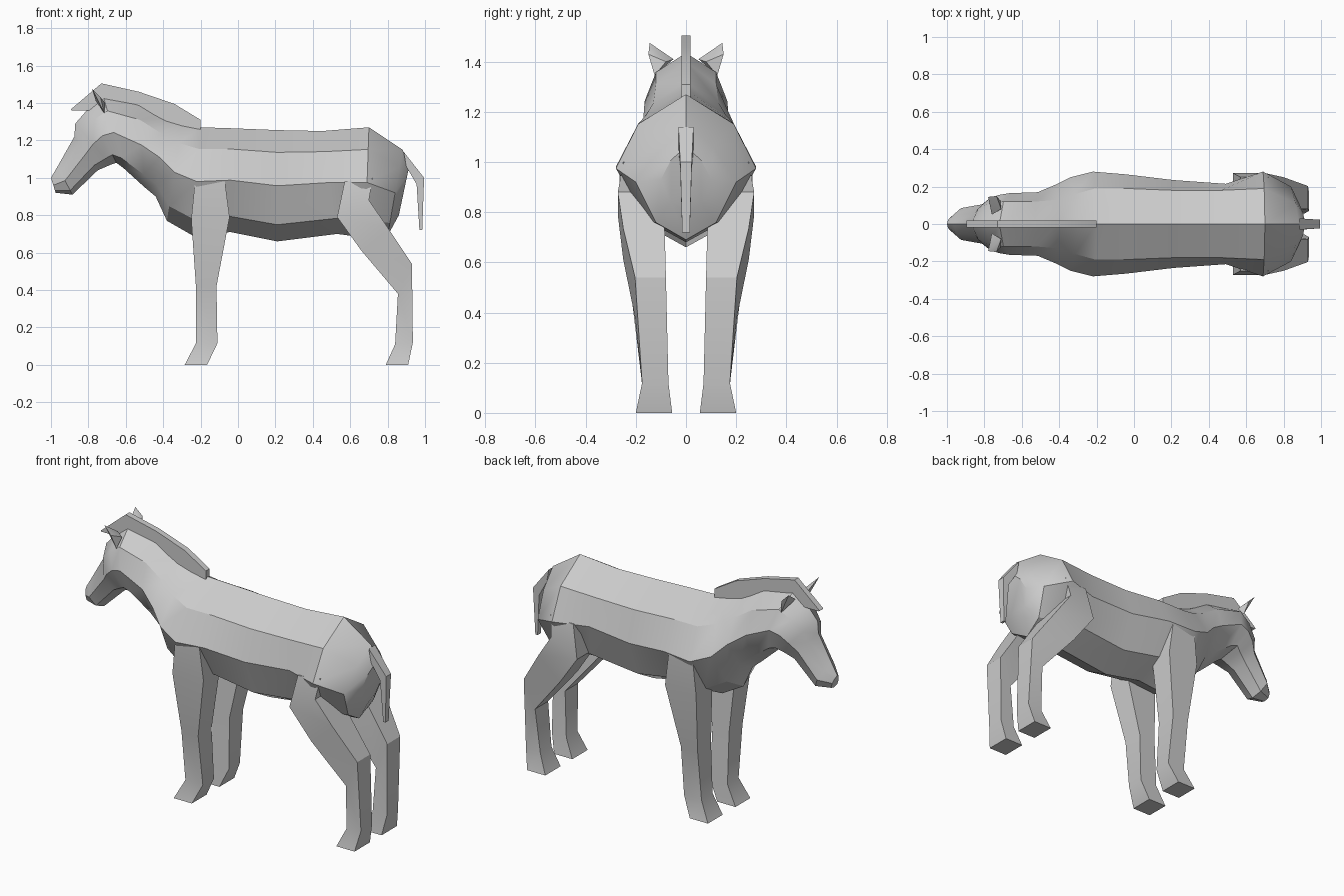
import bpy, bmesh, math

cube = bpy.data.objects.get("Cube")
if cube:
    bpy.data.objects.remove(cube, do_unlink=True)

grey = bpy.data.materials.new("plain_grey")
grey.use_nodes = True
colour = (0.6, 0.6, 0.6, 1)
grey.diffuse_color = colour
grey.node_tree.nodes["Principled BSDF"].inputs["Base Color"].default_value = colour


def finish(name, bm):
    """Turn a bmesh into a shaded, coloured object."""
    bmesh.ops.recalc_face_normals(bm, faces=bm.faces)
    mesh = bpy.data.meshes.new(name)
    bm.to_mesh(mesh)
    bm.free()
    mesh.materials.append(grey)
    obj = bpy.data.objects.new(name, mesh)
    bpy.context.collection.objects.link(obj)
    bpy.ops.object.select_all(action="DESELECT")
    obj.select_set(True)
    bpy.context.view_layer.objects.active = obj
    bpy.ops.object.shade_smooth_by_angle(angle=math.radians(30))
    return obj


def loft(name, rings):
    """Skin a row of closed rings and cap both ends."""
    bm = bmesh.new()
    loops = [[bm.verts.new(p) for p in ring] for ring in rings]
    for a, b in zip(loops, loops[1:]):
        n = len(a)
        for i in range(n):
            j = (i + 1) % n
            bm.faces.new((a[i], a[j], b[j], b[i]))
    bm.faces.new(loops[0])
    bm.faces.new(loops[-1])
    return finish(name, bm)


def section(top, bottom, widths):
    """Symmetric body ring slung between a top and a bottom point."""
    (tx, tz), (bx, bz) = top, bottom
    side = [(tx + (bx - tx) * f, w, tz + (bz - tz) * f)
            for f, w in zip((0.2, 0.5, 0.85), widths)]
    other = [(x, -y, z) for x, y, z in reversed(side)]
    return [(tx, 0, tz)] + side + [(bx, 0, bz)] + other


def box_ring(front, back, inner, outer, sign=1):
    """Four-cornered limb ring from two side-profile points."""
    (fx, fz), (bx, bz) = front, back
    return [(fx, sign * inner, fz), (fx, sign * outer, fz),
            (bx, sign * outer, bz), (bx, sign * inner, bz)]


# Head, neck and trunk in one skin, from muzzle to rump
body = [
    ((-1.0, 1.0), (-.975, .92), (.02, .03, .03)),
    ((-.965, 1.06), (-.885, .91), (.05, .085, .06)),
    ((-.875, 1.22), (-.75, 1.04), (.06, .105, .075)),
    ((-.87, 1.29), (-.68, 1.07), (.085, .135, .1)),
    ((-.80, 1.37), (-.65, 1.08), (.11, .155, .12)),
    ((-.72, 1.435), (-.61, 1.05), (.12, .165, .12)),
    ((-.53, 1.40), (-.5, .95), (.12, .17, .11)),
    ((-.40, 1.32), (-.44, .90), (.13, .21, .12)),
    ((-.30, 1.29), (-.38, .77), (.16, .25, .14)),
    ((-.20, 1.27), (-.24, .69), (.19, .28, .17)),
    ((-.04, 1.265), (-.04, .71), (.19, .265, .17)),
    ((.21, 1.255), (.21, .66), (.18, .235, .16)),
    ((.45, 1.25), (.53, .70), (.18, .215, .16)),
    ((.70, 1.27), (.68, .68), (.19, .28, .16)),
    ((.88, 1.15), (.80, .69), (.11, .2, .12)),
    ((.915, 1.06), (.86, .80), (.06, .1, .06)),
]
loft("body", [section(*ring) for ring in body])

# Legs: side-profile points front and back, then inner and outer reach
front_leg = [
    ((-.23, .98), (-.07, .98), .12, .265),
    ((-.25, .78), (-.045, .79), .11, .262),
    ((-.225, .42), (-.115, .42), .085, .212),
    ((-.225, .115), (-.11, .115), .07, .175),
    ((-.285, 0), (-.165, 0), .06, .2),
]
hind_leg = [
    ((.57, .98), (.72, 1.0), .1, .25),
    ((.53, .79), (.70, .88), .12, .272),
    ((.66, .61), (.80, .735), .085, .25),
    ((.855, .38), (.93, .54), .08, .203),
    ((.84, .11), (.935, .12), .07, .175),
    ((.79, 0), (.91, 0), .055, .2),
]
for label, sign in (("left", 1), ("right", -1)):
    for part, rings in (("front_leg", front_leg), ("hind_leg", hind_leg)):
        # The animal faces -x, so +y is its own right-hand side of the neck
        loft(f"{label}_{part}", [box_ring(*r, sign) for r in rings])

# Ears: cupped pyramids leaning forward and out
for label, sign in (("left", 1), ("right", -1)):
    bm = bmesh.new()
    points = [(-.76, .05, 1.41), (-.71, .08, 1.40), (-.715, .125, 1.345),
              (-.735, .15, 1.43), (-.78, .145, 1.475)]
    a, b, c, d, tip = [bm.verts.new((x, sign * y, z)) for x, y, z in points]
    for face in ((a, b, c), (a, b, tip), (b, d, tip), (b, c, d),
                 (a, c, tip), (c, d, tip)):
        bm.faces.new(face)
    finish(f"{label}_ear", bm)

# Mane: a thin upright crest along the neck with a forelock
mane = [
    ((-.895, 1.365), (-.89, 1.36)),
    ((-.73, 1.505), (-.76, 1.36)),
    ((-.53, 1.46), (-.53, 1.38)),
    ((-.34, 1.395), (-.36, 1.29)),
    ((-.20, 1.31), (-.20, 1.25)),
]
loft("mane", [box_ring(t, b, -.018, .018) for t, b in mane])

# Tail: a narrow strap bending down from the rump
tail = [
    ((.885, 1.14), (.90, 1.06), .03),
    ((.995, 1.0), (.955, .965), .023),
    ((.985, .72), (.97, .72), .015),
]
loft("tail", [box_ring(t, b, -w, w) for t, b, w in tail])
